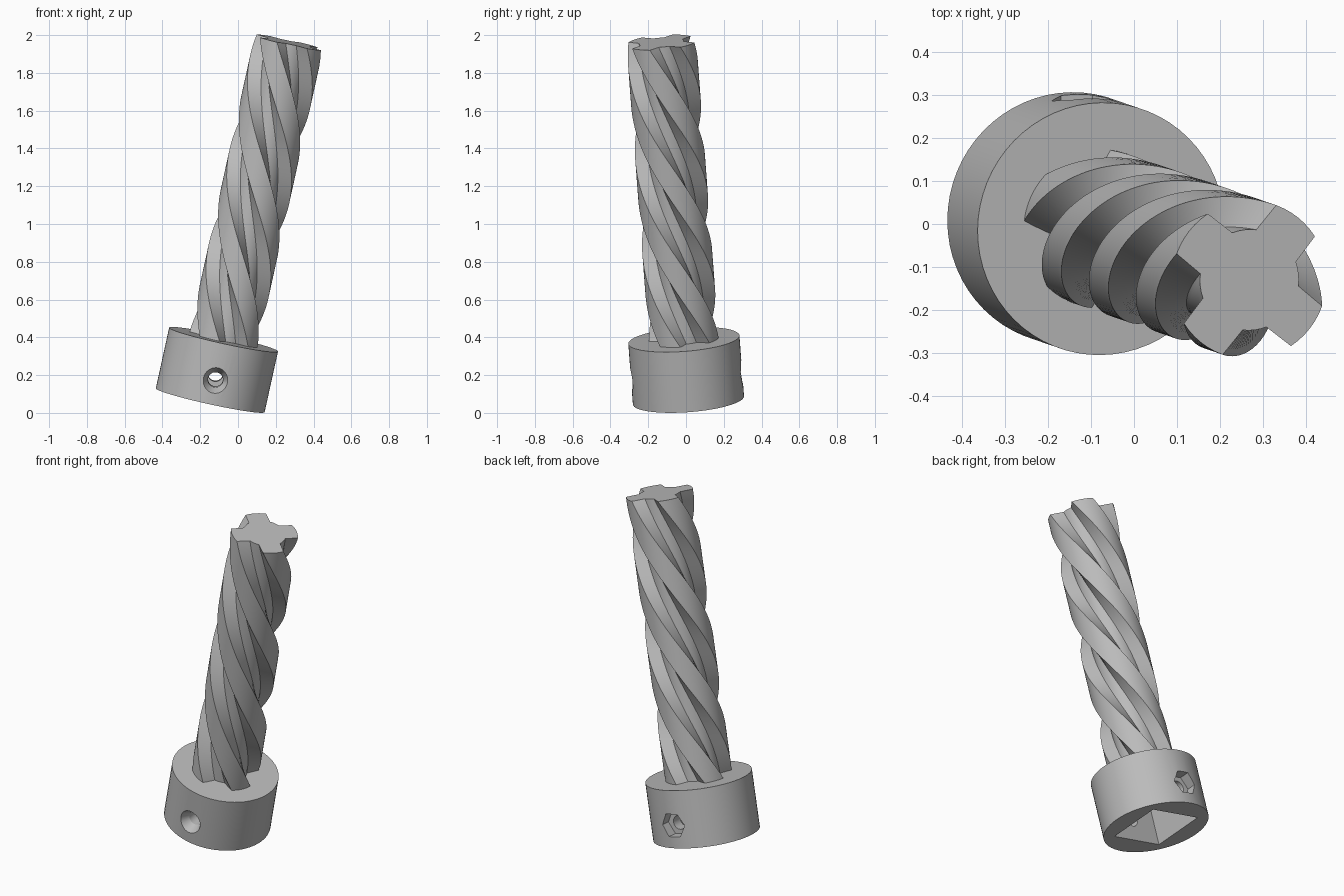
import bpy
import bmesh
from math import radians, pi, cos, sin
from mathutils import Matrix, Vector

cube = bpy.data.objects.get("Cube")
if cube:
    bpy.data.objects.remove(cube, do_unlink=True)

# Leaning frame: every part is built upright, then placed along this axis
AXIS = Vector((0.415, -0.143, 1.89)).normalized()
SIDE = (Vector((1, 0, 0)) - AXIS * AXIS.x).normalized()
LEAN = Matrix((SIDE, AXIS.cross(SIDE), AXIS)).transposed().to_4x4()
PLACE = Matrix.Translation((-0.147, 0.013, 0.067)) @ LEAN

COLLAR_R, COLLAR_H, HOLE_H, LENGTH = 0.295, 0.33, 0.13, 1.945

grey = bpy.data.materials.new("plain grey")
grey.use_nodes = True
grey.diffuse_color = (0.5, 0.5, 0.5, 1)
grey.node_tree.nodes["Principled BSDF"].inputs["Base Color"].default_value = (0.5, 0.5, 0.5, 1)


def make_object(name, bm):
    bmesh.ops.recalc_face_normals(bm, faces=bm.faces)
    mesh = bpy.data.meshes.new(name)
    bm.to_mesh(mesh)
    bm.free()
    mesh.materials.append(grey)
    obj = bpy.data.objects.new(name, mesh)
    bpy.context.collection.objects.link(obj)
    return obj


def make_cone(name, sides, r1, r2, depth, matrix):
    bm = bmesh.new()
    bmesh.ops.create_cone(bm, cap_ends=True, segments=sides, radius1=r1,
                          radius2=r2, depth=depth, matrix=matrix)
    return make_object(name, bm)


def cut(target, cutter):
    mod = target.modifiers.new("cut", "BOOLEAN")
    mod.operation = "DIFFERENCE"
    mod.solver = "EXACT"
    mod.object = cutter
    bpy.context.view_layer.objects.active = target
    bpy.ops.object.modifier_apply(modifier=mod.name)
    bpy.data.objects.remove(cutter, do_unlink=True)


def finish(obj):
    obj.data.transform(PLACE)
    bpy.ops.object.select_all(action="DESELECT")
    obj.select_set(True)
    bpy.context.view_layer.objects.active = obj
    bpy.ops.object.shade_smooth_by_angle(angle=radians(30))


def across(y):
    # Places a cutter at the screw height with its length along y
    return Matrix.Translation((0, y, HOLE_H)) @ Matrix.Rotation(pi / 2, 4, "X")


# Collar with square socket, screw hole, countersink and nut pocket
collar = make_cone("collar", 64, COLLAR_R, COLLAR_R, COLLAR_H,
                   Matrix.Translation((0, 0, COLLAR_H / 2)))
bm = bmesh.new()
bmesh.ops.create_cube(bm, size=1, matrix=Matrix.Diagonal((0.33, 0.33, 0.5, 1)))
cut(collar, make_object("socket_cutter", bm))
cut(collar, make_cone("screw_cutter", 32, 0.04, 0.04, 1, across(0)))
cut(collar, make_cone("countersink_cutter", 32, 0.04, 0.07, 0.055, across(-0.27)))
cut(collar, make_cone("nut_cutter", 6, 0.075, 0.075, 0.2,
                      across(0.33) @ Matrix.Rotation(pi / 2, 4, "Z")))
finish(collar)

# Twisted shaft: four-armed section lofted along the axis
section = []
for arm in range(4):
    middle = 90 * arm
    section += [(0.185, middle + 18.7 * t / 3) for t in range(-3, 4)]
    section += [(0.118, middle + 45 + 14 * t / 2) for t in range(-2, 3)]

RINGS, START = 96, 0.29
bm = bmesh.new()
rings = []
for i in range(RINGS + 1):
    z = START + (LENGTH - START) * i / RINGS
    turn = 64.5 - 175.5 * (z - COLLAR_H)
    rings.append([bm.verts.new((r * cos(radians(a + turn)), r * sin(radians(a + turn)), z))
                  for r, a in section])
count = len(section)
for low, high in zip(rings, rings[1:]):
    for k in range(count):
        n = (k + 1) % count
        bm.faces.new((low[k], low[n], high[n], high[k]))
bm.faces.new(rings[0])
bm.faces.new(rings[-1])
finish(make_object("twisted_shaft", bm))
